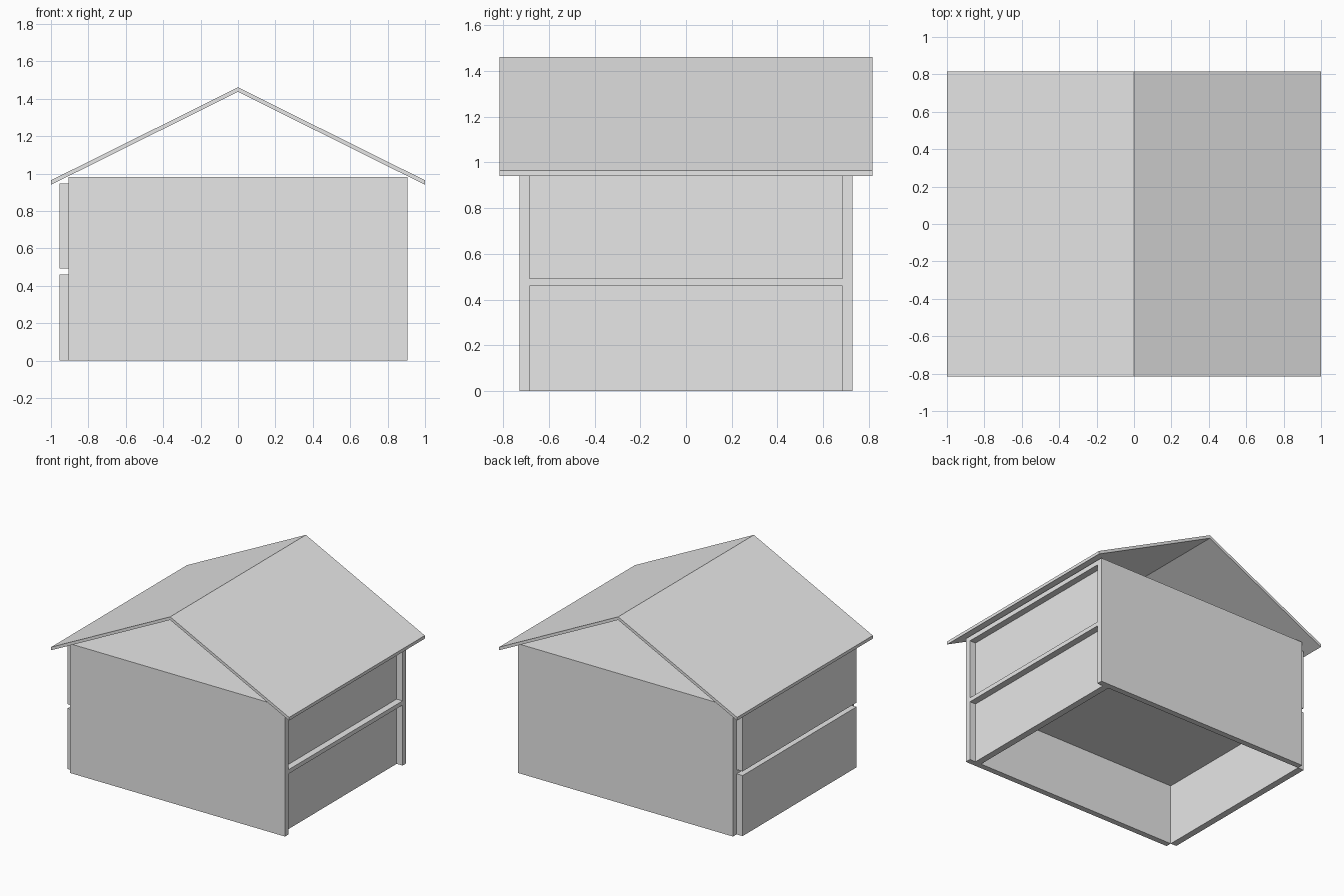
import bpy

if "Cube" in bpy.data.objects:
    bpy.data.objects.remove(bpy.data.objects["Cube"])

grey = bpy.data.materials.new("light grey")
grey.diffuse_color = (0.8, 0.8, 0.8, 1)
grey.use_nodes = True
grey.node_tree.nodes["Principled BSDF"].inputs["Base Color"].default_value = grey.diffuse_color


def extrude_profile(name, profile, y0, y1):
    """Closed solid from an x-z outline swept along y."""
    n = len(profile)
    verts = [(x, y, z) for y in (y0, y1) for x, z in profile]
    faces = [tuple(range(n)), tuple(range(2 * n - 1, n - 1, -1))]
    faces += [(i, i + n, (i + 1) % n + n, (i + 1) % n) for i in range(n)]
    mesh = bpy.data.meshes.new(name)
    mesh.from_pydata(verts, [], faces)
    mesh.materials.append(grey)
    obj = bpy.data.objects.new(name, mesh)
    bpy.context.collection.objects.link(obj)
    return obj


def box(name, x0, x1, y0, y1, z0, z1):
    return extrude_profile(name, [(x0, z0), (x1, z0), (x1, z1), (x0, z1)], y0, y1)


HALF_X, HALF_Y, INNER_Y = 0.905, 0.728, 0.684
TOP = 0.982
LEVELS = {"lower": (0.0, 0.46), "upper": (0.492, 0.946)}

# Gable-end walls, full height
box("front_wall", -HALF_X, HALF_X, -HALF_Y, -INNER_Y, 0, TOP)
box("back_wall", -HALF_X, HALF_X, INNER_Y, HALF_Y, 0, TOP)

# Floor slabs between the walls
box("middle_floor", -HALF_X, HALF_X, -INNER_Y, INNER_Y, 0.46, 0.492)
box("attic_floor", -HALF_X, HALF_X, -INNER_Y, INNER_Y, 0.946, TOP)

# Side panels: proud of the left side, recessed on the right side
for level, (z0, z1) in LEVELS.items():
    box(level + "_left_panel", -0.955, -0.905, -INNER_Y, INNER_Y, z0, z1)
    box(level + "_right_panel", 0.805, 0.855, -INNER_Y, INNER_Y, z0, z1)

# Thin folded roof with open gables
extrude_profile("roof", [(-1, 0.94), (0, 1.437), (1, 0.94), (1, 0.964),
                         (0, 1.461), (-1, 0.964)], -0.815, 0.815)
